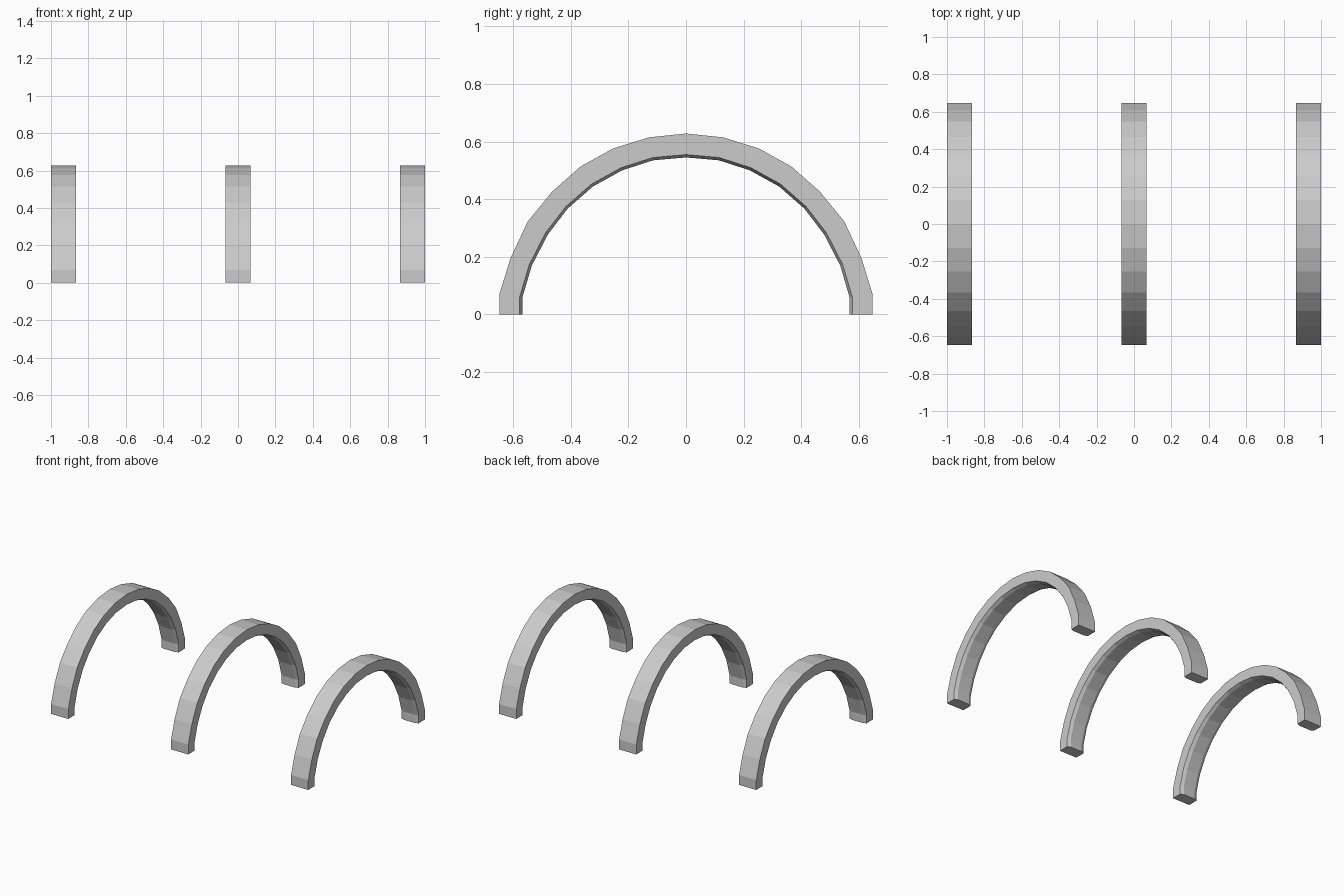
import bpy, bmesh

if "Cube" in bpy.data.objects:
    bpy.data.objects.remove(bpy.data.objects["Cube"])

# Half profiles (y, z) from foot to crown
OUTER = [(.648, 0), (.648, .069), (.608, .198), (.549, .323), (.464, .427),
         (.365, .514), (.253, .576), (.1285, .6146), (0, .628)]
INNER = [(.568, 0), (.568, .058), (.535, .17), (.479, .278), (.411, .367),
         (.323, .444), (.222, .5), (.114, .535), (0, .545)]
HALF_WIDTH = .067
CHAMFER_X = .022
CHAMFER = .12  # share of the thickness taken by the inner chamfer


def full(half):
    return half + [(-y, z) for y, z in reversed(half[:-1])]


def make_arch(name, cx):
    bm = bmesh.new()
    rings = []
    for (yo, zo), (yi, zi) in zip(full(OUTER), full(INNER)):
        yc, zc = yi + (yo - yi) * CHAMFER, zi + (zo - zi) * CHAMFER
        w, n = HALF_WIDTH, HALF_WIDTH - CHAMFER_X
        section = [(-w, yo, zo), (w, yo, zo), (w, yc, zc),
                   (n, yi, zi), (-n, yi, zi), (-w, yc, zc)]
        rings.append([bm.verts.new(p) for p in section])
    # Skin between neighbouring sections, then close both feet
    for a, b in zip(rings, rings[1:]):
        for i in range(6):
            j = (i + 1) % 6
            bm.faces.new((a[i], a[j], b[j], b[i]))
    bm.faces.new(rings[0])
    bm.faces.new(rings[-1])
    bmesh.ops.recalc_face_normals(bm, faces=bm.faces)
    mesh = bpy.data.meshes.new(name)
    bm.to_mesh(mesh)
    bm.free()
    obj = bpy.data.objects.new(name, mesh)
    obj.location.x = cx
    bpy.context.collection.objects.link(obj)


# Three identical hoops in a row
for label, x in (("left_arch", -.933), ("middle_arch", 0), ("right_arch", .933)):
    make_arch(label, x)
